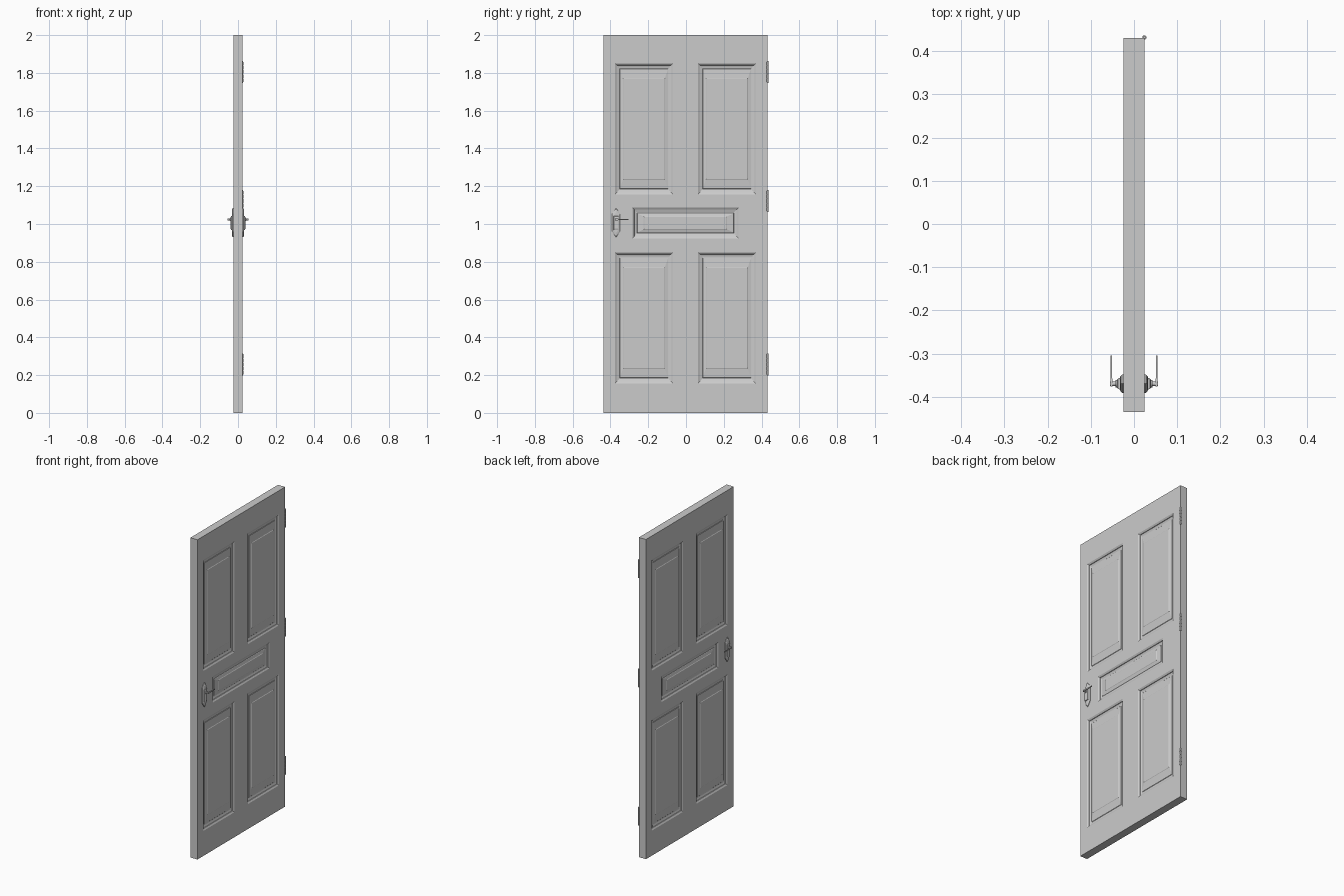
import bpy, bmesh, math
from mathutils import Matrix

if "Cube" in bpy.data.objects:
    bpy.data.objects.remove(bpy.data.objects["Cube"])

CY = -0.003            # slab centre in y
HX = 0.0245            # half thickness
Y0, Y1 = -0.436, 0.431


def make_object(name, bm, smooth=False):
    bmesh.ops.remove_doubles(bm, verts=bm.verts, dist=1e-5)
    bmesh.ops.recalc_face_normals(bm, faces=bm.faces)
    me = bpy.data.meshes.new(name)
    bm.to_mesh(me)
    bm.free()
    ob = bpy.data.objects.new(name, me)
    bpy.context.collection.objects.link(ob)
    if smooth:
        bpy.ops.object.select_all(action='DESELECT')
        ob.select_set(True)
        bpy.context.view_layer.objects.active = ob
        bpy.ops.object.shade_smooth_by_angle(angle=math.radians(35))
    return ob


def loft(bm, rings, cap_start=False, cap_end=True):
    loops = [[bm.verts.new(p) for p in r] for r in rings]
    for a, b in zip(loops, loops[1:]):
        n = len(a)
        for i in range(n):
            bm.faces.new((a[i], a[(i + 1) % n], b[(i + 1) % n], b[i]))
    if cap_start:
        bm.faces.new(loops[0][::-1])
    if cap_end:
        bm.faces.new(loops[-1])


def cylinder(bm, centre, r, depth, axis='Z', seg=16):
    rot = Matrix.Rotation(math.pi / 2, 4, 'Y') if axis == 'X' else Matrix()
    bmesh.ops.create_cone(bm, cap_ends=True, segments=seg, radius1=r, radius2=r,
                          depth=depth, matrix=Matrix.Translation(centre) @ rot)


# Panel openings (y0, y1, z0, z1) and raised-field insets in y and z
panels = [(CY - 0.281, CY + 0.281, 0.924, 1.087, 0.063, 0.050)]
for z0 in (0.156, 1.157):
    panels.append((CY - 0.373, CY - 0.066, z0, z0 + 0.694, 0.046, 0.082))
    panels.append((CY + 0.066, CY + 0.373, z0, z0 + 0.694, 0.046, 0.082))

# Door slab: gridded face with openings on both sides, plus edges
bm = bmesh.new()
ys = sorted({Y0, Y1} | {v for p in panels for v in p[0:2]})
zs = sorted({0.0, 2.0} | {v for p in panels for v in p[2:4]})
for s in (-1, 1):
    for a, b in zip(ys, ys[1:]):
        for c, d in zip(zs, zs[1:]):
            my, mz = (a + b) / 2, (c + d) / 2
            if any(p[0] < my < p[1] and p[2] < mz < p[3] for p in panels):
                continue
            q = [(a, c), (b, c), (b, d), (a, d)]
            bm.faces.new([bm.verts.new((s * HX, y, z)) for y, z in q[::s]])
    # Stepped moulding, groove and bevelled raised field
    for y0, y1, z0, z1, fy, fz in panels:
        steps = [(0, 0, 0), (0.010, 0.010, 0.006), (0.011, 0.011, 0.009),
                 (0.021, 0.023, 0.013), (0.025, 0.029, 0.013),
                 (0.026, 0.031, 0.011), (fy - 0.003, fz - 0.003, 0.007),
                 (fy, fz, 0.005)]
        rings = []
        for iy, iz, dep in steps:
            x = s * (HX - dep)
            q = [(y0 + iy, z0 + iz), (y1 - iy, z0 + iz),
                 (y1 - iy, z1 - iz), (y0 + iy, z1 - iz)]
            rings.append([(x, y, z) for y, z in q[::s]])
        loft(bm, rings)
edge = [(Y0, 0), (Y1, 0), (Y1, 2), (Y0, 2)]
loft(bm, [[(x, y, z) for y, z in edge] for x in (-HX, HX)], cap_end=False)
make_object("door_slab", bm)

# Handles, mirrored on both faces
HY, HZ = -0.370, 1.007
outline = [(0, 0.077), (0.010, 0.064), (0.021, 0.048), (0.021, -0.048), (0.010, -0.064), (0, -0.077)]
outline += [(-y, z) for y, z in outline[-2:0:-1]]
for side, s in (("right", 1), ("left", -1)):
    # Back plate with pointed ends and a raised centre
    bm = bmesh.new()
    levels = [(0.024, 1, 1), (0.028, 1, 1), (0.031, 0.84, 0.92), (0.033, 0.68, 0.70)]
    loft(bm, [[(s * x, HY + y * ky, HZ + z * kz) for y, z in outline]
              for x, ky, kz in levels], cap_start=True)
    boss = [(0.030, 0.0135, 0.038), (0.037, 0.0125, 0.036), (0.039, 0.009, 0.030)]
    loft(bm, [[(s * x, HY + a * w, HZ - 0.002 + b * h)
               for a, b in ((-1, -1), (1, -1), (1, 1), (-1, 1))]
              for x, w, h in boss], cap_start=True)
    make_object("handle_plate_" + side, bm)

    # Neck and collar
    bm = bmesh.new()
    cylinder(bm, (s * 0.040, HY, 1.024), 0.009, 0.005, 'X')
    cylinder(bm, (s * 0.046, HY, 1.024), 0.005, 0.019, 'X')
    make_object("handle_neck_" + side, bm, True)

    # Thin lever blade
    bm = bmesh.new()
    path = [(-0.006, 0.0025, 0.005), (0.004, 0.0025, 0.005), (0.015, 0.002, 0.0035),
            (0.050, 0.002, 0.0035), (0.066, 0.002, 0.003)]
    loft(bm, [[(s * 0.0525 + a * w, HY + y, 1.024 + b * h)
               for a, b in ((-1, -1), (1, -1), (1, 1), (-1, 1))]
              for y, w, h in path], cap_start=True)
    make_object("handle_lever_" + side, bm)

# Hinges: five knuckles on a pin
for i, zc in enumerate((0.257, 1.122, 1.805)):
    bm = bmesh.new()
    for k in range(-2, 3):
        cylinder(bm, (0.024, 0.432, zc + k * 0.022), 0.005, 0.019)
    cylinder(bm, (0.024, 0.432, zc), 0.0035, 0.116)
    make_object("hinge_%d" % (i + 1), bm, True)
